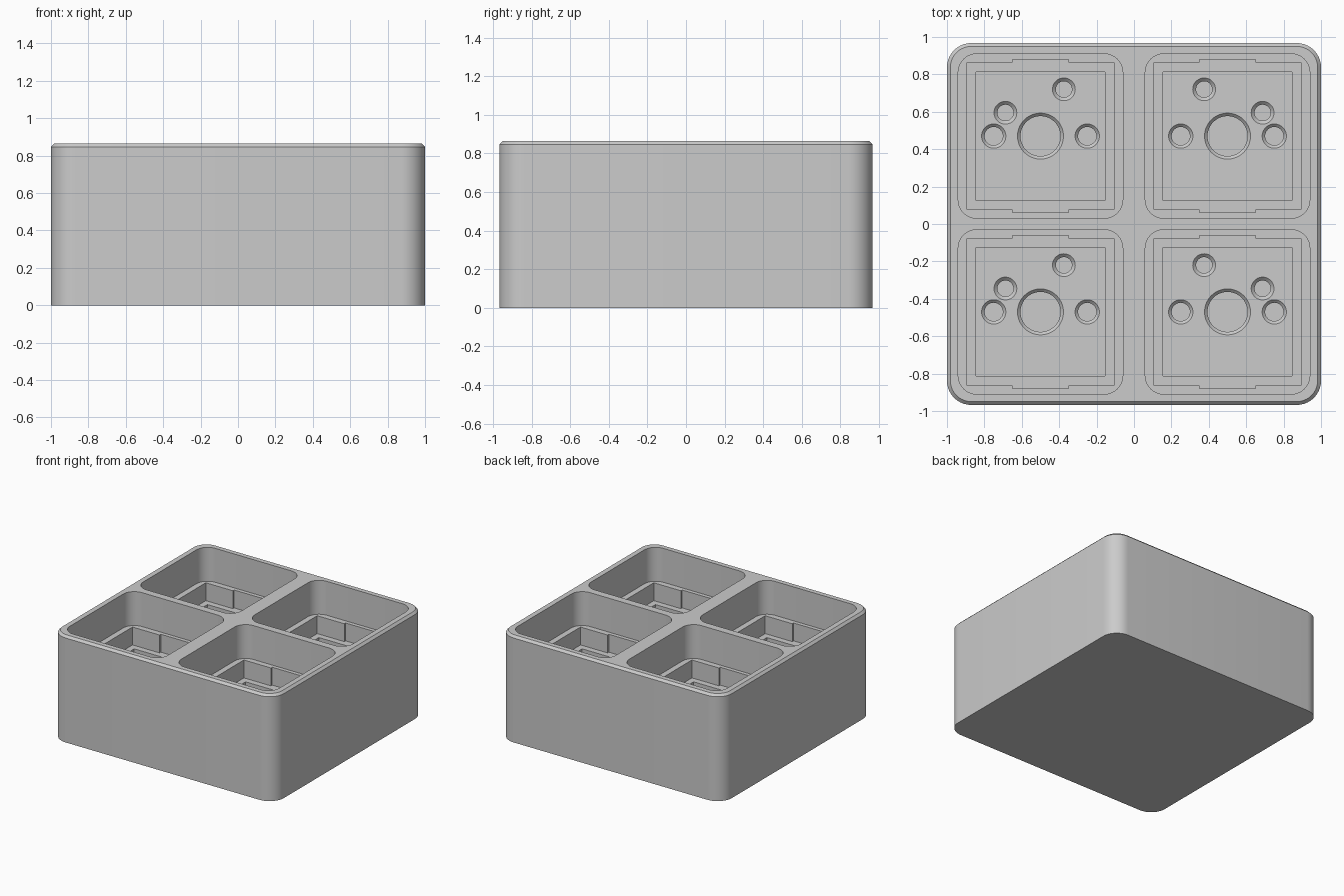
import bpy, bmesh
from math import cos, sin, pi

if "Cube" in bpy.data.objects:
    bpy.data.objects.remove(bpy.data.objects["Cube"])

H = 0.865          # overall height
FLOOR = 0.59       # floor of the wide pockets
LEDGE = 0.445      # ledge of the notched recess
SEAT = 0.34        # floor of the square seat
HOLE = 0.16        # bottom of the pin holes


def rounded(w, d, r, n=10):
    """Rounded rectangle outline."""
    pts = []
    for k, (sx, sy) in enumerate([(1, 1), (-1, 1), (-1, -1), (1, -1)]):
        for i in range(n + 1):
            a = (k + i / n) * pi / 2
            pts.append((sx * (w / 2 - r) + r * cos(a), sy * (d / 2 - r) + r * sin(a)))
    return pts


def circle(r, n=40):
    return [(r * cos(2 * pi * i / n), r * sin(2 * pi * i / n)) for i in range(n)]


def loft(bm, layers, ox=0, oy=0):
    """Closed solid through outlines [(points, z), ...] listed bottom to top."""
    rings = [[bm.verts.new((x + ox, y + oy, z)) for x, y in pts] for pts, z in layers]
    for a, b in zip(rings, rings[1:]):
        for i in range(len(a)):
            j = (i + 1) % len(a)
            bm.faces.new((a[i], a[j], b[j], b[i]))
    bm.faces.new(rings[0][::-1])
    bm.faces.new(rings[-1])


def make(name, bm):
    bmesh.ops.recalc_face_normals(bm, faces=bm.faces)
    me = bpy.data.meshes.new(name)
    bm.to_mesh(me)
    bm.free()
    ob = bpy.data.objects.new(name, me)
    bpy.context.collection.objects.link(ob)
    return ob


# Outer block with a chamfered top rim
bm = bmesh.new()
loft(bm, [(rounded(2, 1.935, 0.13), 0), (rounded(2, 1.935, 0.13), H - 0.018),
          (rounded(1.964, 1.899, 0.112), H)])
body = make("switch_holder_body", bm)

# Recess outline with clip notches on the front and back sides
h, n, t = 0.393, 0.15, 0.409
notched = [(h, -h), (h, h), (n, h), (n, t), (-n, t), (-n, h),
           (-h, h), (-h, -h), (-n, -h), (-n, -t), (n, -t), (n, -h)]
s = 0.344
square = [(s, -s), (s, s), (-s, s), (-s, -s)]
pocket = rounded(0.88, 0.88, 0.1)

# Holes: x offset (mirrored per side), y offset, radius, chamfer
holes = [(0, 0, 0.107, 0.016), (-0.25, 0, 0.049, 0.016), (0.25, 0, 0.049, 0.016),
         (-0.125, 0.25, 0.043, 0.018), (0.1875, 0.125, 0.043, 0.018)]

# One cutter per depth level, each holding all four cells
cutters = {k: bmesh.new() for k in ("pocket", "recess", "seat", "holes")}
for sx in (-1, 1):
    for cy in (-0.47, 0.47):
        cx = 0.5 * sx
        loft(cutters["pocket"], [(pocket, FLOOR), (pocket, H + 0.1)], cx, cy)
        loft(cutters["recess"], [(notched, LEDGE), (notched, FLOOR + 0.05)], cx, cy)
        loft(cutters["seat"], [(square, SEAT), (square, LEDGE + 0.05)], cx, cy)
        for hx, hy, r, c in holes:
            loft(cutters["holes"], [(circle(r), HOLE), (circle(r), SEAT - c),
                                    (circle(r + c), SEAT), (circle(r + c), SEAT + 0.03)],
                 cx + sx * hx, cy + hy)

for key, cbm in cutters.items():
    cut = make(key + "_cutter", cbm)
    mod = body.modifiers.new(key, "BOOLEAN")
    mod.operation, mod.solver, mod.object = "DIFFERENCE", "EXACT", cut
    bpy.context.view_layer.objects.active = body
    bpy.ops.object.modifier_apply(modifier=mod.name)
    bpy.data.objects.remove(cut)

body.select_set(True)
bpy.ops.object.shade_smooth_by_angle(angle=0.5)
